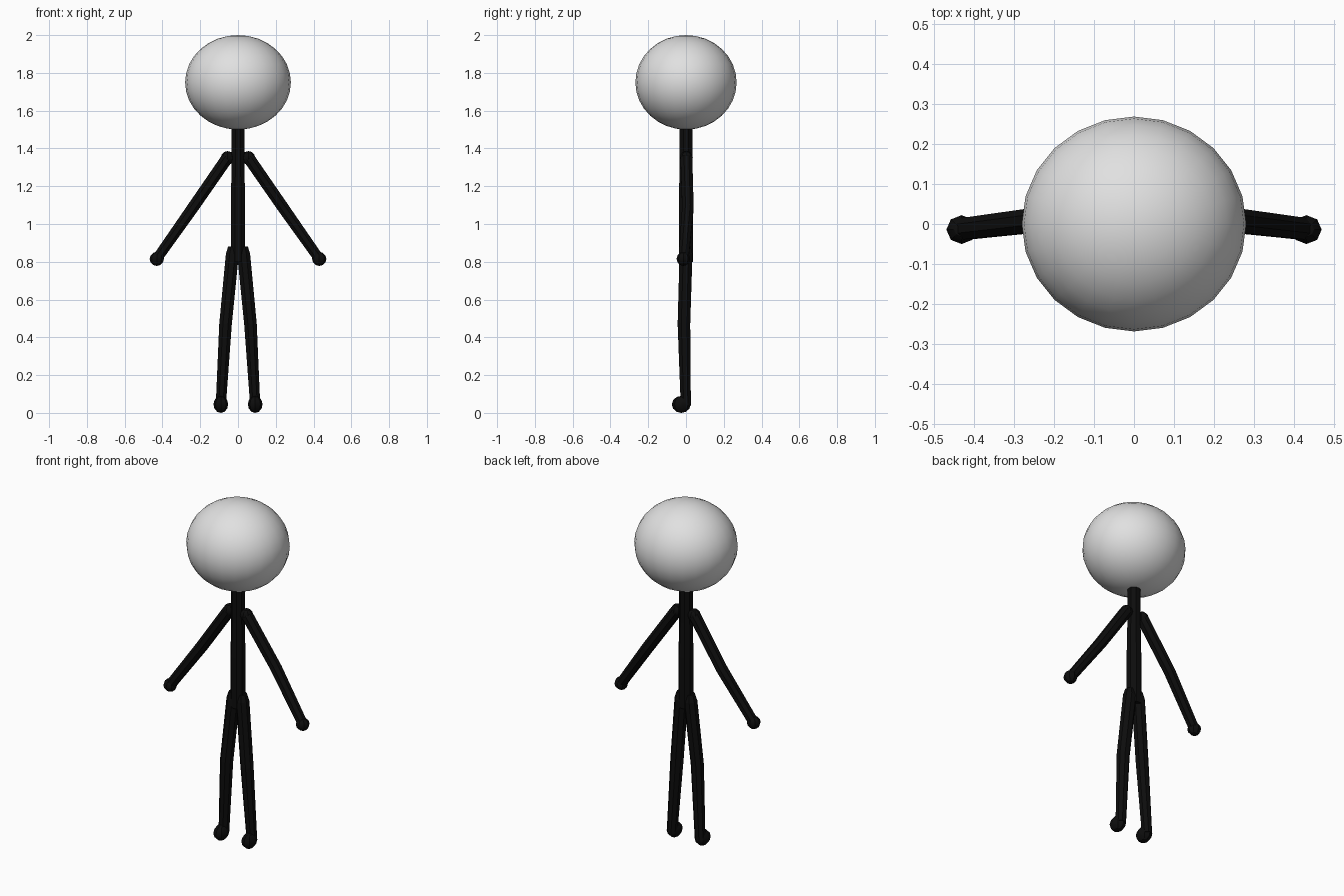
import bpy, bmesh, math
from mathutils import Vector, Matrix

if "Cube" in bpy.data.objects:
    bpy.data.objects.remove(bpy.data.objects["Cube"])


def colour(name, v):
    m = bpy.data.materials.new(name)
    m.diffuse_color = (v, v, v, 1)
    m.use_nodes = True
    m.node_tree.nodes["Principled BSDF"].inputs["Base Color"].default_value = m.diffuse_color
    return m


black = colour("black", 0.004)
white = colour("off_white", 0.75)


def ellipsoid(name, centre, radii, segs, rings, mat, angle):
    bpy.ops.mesh.primitive_uv_sphere_add(segments=segs, ring_count=rings, radius=1, location=centre)
    ob = bpy.context.object
    ob.name = name
    ob.scale = radii
    bpy.ops.object.transform_apply(location=False, rotation=False, scale=True)
    bpy.ops.object.shade_smooth_by_angle(angle=math.radians(angle))
    ob.data.materials.append(mat)
    return ob


def limb(name, points, radii, sides=8):
    """Capped tube with a ring of vertices at each path point."""
    pts = [Vector(p) for p in points]
    bm = bmesh.new()
    rings = []
    for i, p in enumerate(pts):
        d = (pts[min(i + 1, len(pts) - 1)] - pts[max(i - 1, 0)]).normalized()
        side = Vector((0, 1, 0)).cross(d).normalized()
        front = d.cross(side)
        angles = [2 * math.pi * (k + 0.5) / sides for k in range(sides)]
        rings.append([bm.verts.new(p + radii[i] * (side * math.cos(a) + front * math.sin(a)))
                      for a in angles])
    for a, b in zip(rings, rings[1:]):
        for k in range(sides):
            j = (k + 1) % sides
            bm.faces.new((a[k], a[j], b[j], b[k]))
    bm.faces.new(rings[0])
    bm.faces.new(rings[-1])
    bmesh.ops.recalc_face_normals(bm, faces=bm.faces)
    me = bpy.data.meshes.new(name)
    bm.to_mesh(me)
    bm.free()
    me.materials.append(black)
    ob = bpy.data.objects.new(name, me)
    bpy.context.collection.objects.link(ob)
    return ob


# Head
ellipsoid("head", (0, 0, 1.75), (0.28, 0.268, 0.25), 24, 16, white, 40)

# Torso and neck in one post
limb("torso", [(0, 0, 0.80), (0, 0, 1.10), (0, 0, 1.30), (0, 0, 1.54)],
     [0.041, 0.041, 0.037, 0.037])

for s, side in ((-1, "left"), (1, "right")):
    # Arm, bent slightly at the elbow
    limb(side + "_arm",
         [(s * 0.045, 0.002, 1.368), (s * 0.06, 0.002, 1.345), (s * 0.24, 0.01, 1.085),
          (s * 0.43, -0.013, 0.815)],
         [0.024, 0.034, 0.033, 0.029])
    ellipsoid(side + "_shoulder", (s * 0.055, 0.002, 1.35), (0.036, 0.034, 0.036), 8, 6, black, 30)
    ellipsoid(side + "_hand", (s * 0.43, -0.014, 0.815), (0.038, 0.036, 0.037), 8, 6, black, 30)

    # Leg, bent slightly at the knee
    limb(side + "_leg",
         [(s * 0.027, 0, 0.88), (s * 0.03, 0, 0.84), (s * 0.066, -0.011, 0.47),
          (s * 0.091, -0.001, 0.04)],
         [0.027, 0.037, 0.036, 0.029])
    ellipsoid(side + "_foot", (s * 0.091, -0.025, 0.045), (0.039, 0.05, 0.045), 8, 6, black, 30)
